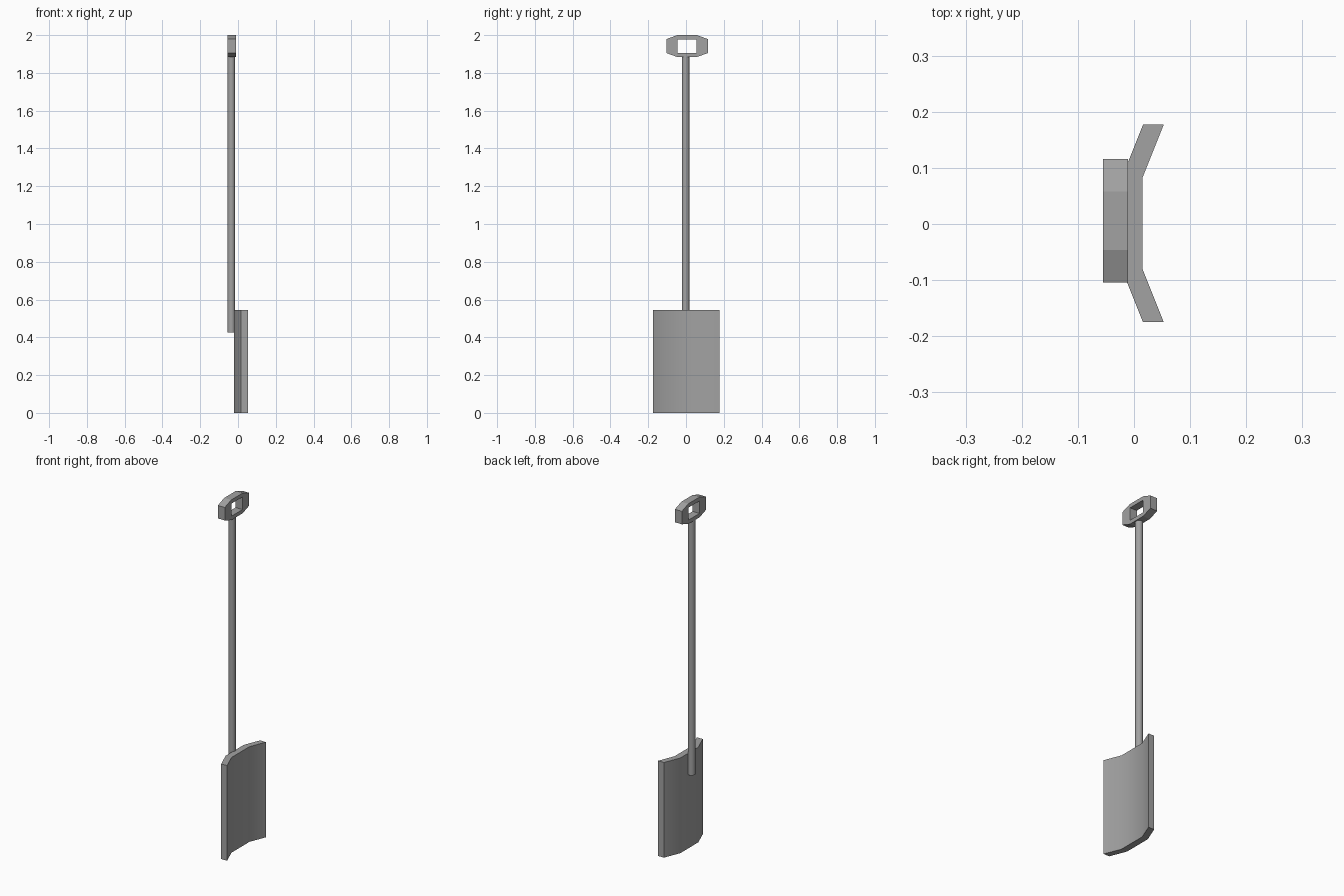
import bpy, bmesh, math
from mathutils import Matrix

cube = bpy.data.objects.get("Cube")
if cube:
    bpy.data.objects.remove(cube, do_unlink=True)

grey = bpy.data.materials.new("grey metal")
grey.use_nodes = True
colour = (0.36, 0.36, 0.36, 1)
grey.diffuse_color = colour
grey.node_tree.nodes["Principled BSDF"].inputs["Base Color"].default_value = colour


def add_part(name, bm, smooth=False):
    bmesh.ops.recalc_face_normals(bm, faces=bm.faces)
    mesh = bpy.data.meshes.new(name)
    bm.to_mesh(mesh)
    bm.free()
    mesh.materials.append(grey)
    obj = bpy.data.objects.new(name, mesh)
    bpy.context.collection.objects.link(obj)
    if smooth:
        bpy.ops.object.select_all(action='DESELECT')
        obj.select_set(True)
        bpy.context.view_layer.objects.active = obj
        bpy.ops.object.shade_smooth_by_angle(angle=math.radians(35))
    return obj


def extrude_faces(bm, faces, offset):
    out = bmesh.ops.extrude_face_region(bm, geom=faces)
    moved = [v for v in out["geom"] if isinstance(v, bmesh.types.BMVert)]
    bmesh.ops.translate(bm, verts=moved, vec=offset)


# Blade: a bent plate section, extruded upwards
bm = bmesh.new()
section = [(0.016, -0.175), (-0.022, -0.08), (-0.022, 0.082), (0.016, 0.177)]
pairs = [(bm.verts.new((x, y, 0)), bm.verts.new((x + 0.037, y, 0))) for x, y in section]
strips = [bm.faces.new((a[0], a[1], b[1], b[0])) for a, b in zip(pairs, pairs[1:])]
extrude_faces(bm, strips, (0, 0, 0.545))
add_part("blade", bm, smooth=True)

# Shaft: a slim round pole overlapping the back of the blade
bm = bmesh.new()
bottom, top = 0.425, 1.895
bmesh.ops.create_cone(bm, cap_ends=True, segments=12, radius1=0.02, radius2=0.02,
                      depth=top - bottom,
                      matrix=Matrix.Translation((-0.035, -0.002, (bottom + top) / 2)))
add_part("shaft", bm, smooth=True)

# Grip: a flattened octagonal ring with a rectangular opening
bm = bmesh.new()
cy, cz, x0, x1 = 0.006, 1.942, -0.055, -0.011
outer = [(0.11, 0.037), (0.052, 0.058)]
inner = [(0.05, 0.036)] * 2
signs = [(1, 1), (-1, 1), (-1, -1), (1, -1)]


def ring(corner):
    points = []
    for sy, sz in signs:
        order = corner if sy * sz > 0 else corner[::-1]
        points += [bm.verts.new((x0, cy + sy * y, cz + sz * z)) for y, z in order]
    return points


out_ring, in_ring = ring(outer), ring(inner)
count = len(out_ring)
faces = [bm.faces.new((out_ring[i], out_ring[(i + 1) % count],
                       in_ring[(i + 1) % count], in_ring[i])) for i in range(count)]
bmesh.ops.remove_doubles(bm, verts=bm.verts, dist=0.0005)
extrude_faces(bm, list(bm.faces), (x1 - x0, 0, 0))
add_part("grip", bm)
